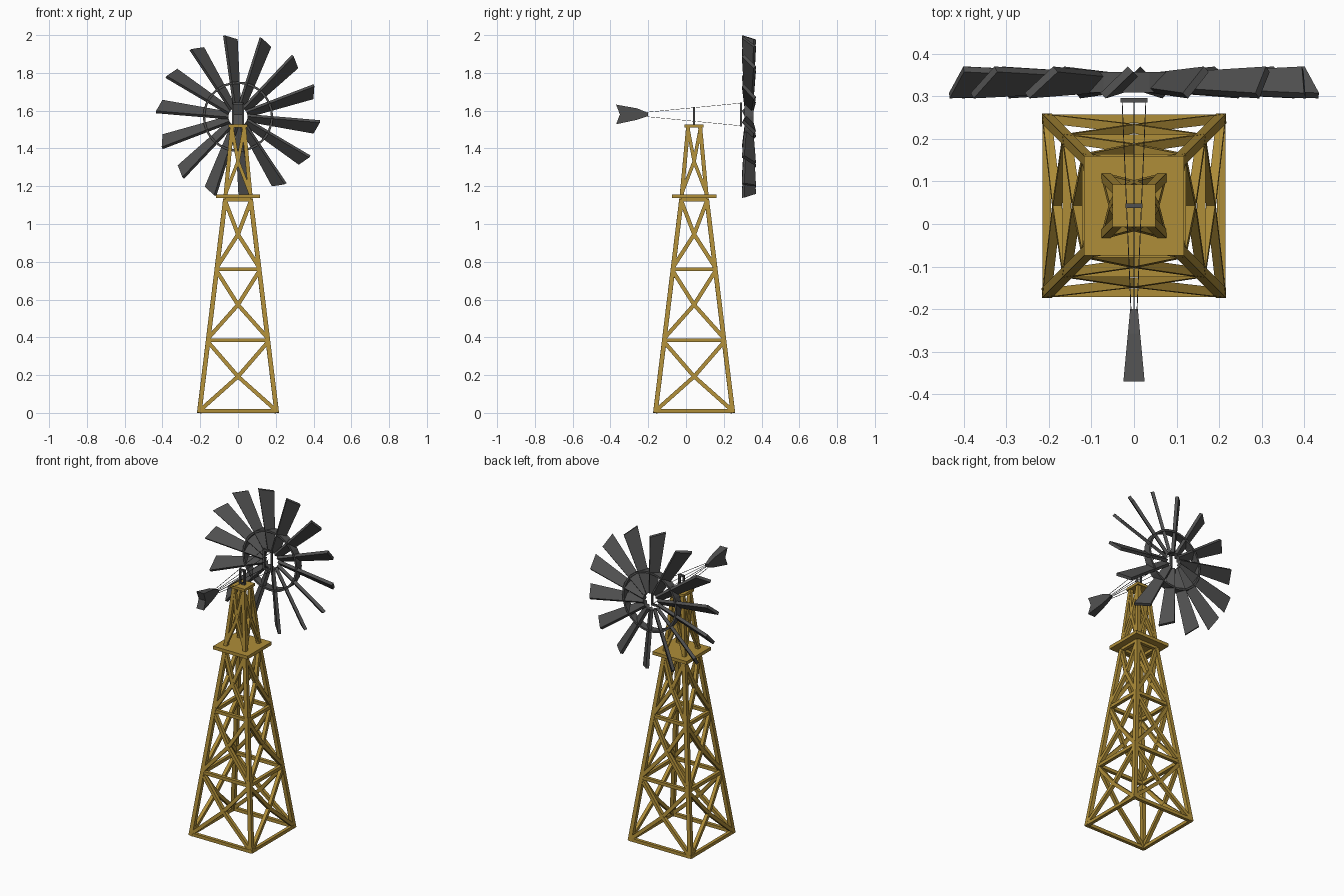
import bpy, bmesh, math
from mathutils import Vector, Matrix

if "Cube" in bpy.data.objects:
    bpy.data.objects.remove(bpy.data.objects["Cube"])

CY = 0.043                      # tower centre in y
HUB = Vector((0, 0.333, 1.568))  # wheel centre


def material(name, rgb):
    m = bpy.data.materials.new(name)
    m.diffuse_color = (*rgb, 1)
    m.use_nodes = True
    m.node_tree.nodes["Principled BSDF"].inputs["Base Color"].default_value = m.diffuse_color
    return m


WOOD = material("ochre", (0.43, 0.27, 0.04))
METAL = material("dark_grey", (0.08, 0.08, 0.08))


def finish(name, bm, mat):
    bmesh.ops.recalc_face_normals(bm, faces=bm.faces[:])
    me = bpy.data.meshes.new(name)
    bm.to_mesh(me)
    bm.free()
    me.materials.append(mat)
    ob = bpy.data.objects.new(name, me)
    bpy.context.collection.objects.link(ob)
    return ob


def loft(bm, rings):
    """Closed solid through matching rings of points."""
    vs = [[bm.verts.new(p) for p in r] for r in rings]
    n = len(vs[0])
    for a, b in zip(vs, vs[1:]):
        for i in range(n):
            bm.faces.new((a[i], a[(i + 1) % n], b[(i + 1) % n], b[i]))
    bm.faces.new(vs[0])
    bm.faces.new(vs[-1])


def beam(bm, a, b, w, ref=(0, 1, 0), rot=0):
    """Square bar from a to b, optionally turned about z."""
    R = Matrix.Rotation(rot, 3, 'Z')
    a, b, ref = R @ Vector(a), R @ Vector(b), R @ Vector(ref)
    d = (b - a).normalized()
    u = d.cross(ref).normalized() * w / 2
    v = u.cross(d).normalized() * w / 2
    loft(bm, [[p + u + v, p - u + v, p - u - v, p + u - v] for p in (a, b)])


def box(name, center, size, mat):
    bm = bmesh.new()
    bmesh.ops.create_cube(bm, size=1, matrix=Matrix.Translation(center) @ Matrix.Diagonal((*size, 1)))
    return finish(name, bm, mat)


QUARTERS = [i * math.pi / 2 for i in range(4)]


def tower(name, levels, leg, brace, rails):
    """Four tapering legs with rails and cross braces; levels = (z, half width)."""
    bm = bmesh.new()
    (z0, h0), (z1, h1) = levels[0], levels[-1]
    for q in QUARTERS:
        beam(bm, (-h0, -h0, z0), (-h1, -h1, z1), leg, rot=q)
        for (za, ha), (zb, hb) in zip(levels, levels[1:]):
            # Brace arms meet halfway up the bay
            mid = (0, -(ha + hb) / 2, (za + zb) / 2)
            for s in (-1, 1):
                beam(bm, (s * ha, -ha, za + 0.01), mid, brace, rot=q)
                beam(bm, mid, (s * hb, -hb, zb - 0.01), brace, rot=q)
        if rails:
            for z, h in levels:
                z = max(z, 0.01)
                beam(bm, (-h, -h, z), (h, -h, z), 0.02, rot=q)
    finish(name, bm, WOOD).location.y = CY


# Wooden tower, platform, upper tower and cap
tower("lower_tower", [(0, .205), (.385, .158), (.76, .112), (1.13, .067)], .024, .021, True)
box("platform", (0, CY, 1.147), (.235, .235, .02), WOOD)
tower("upper_tower", [(1.15, .066), (1.512, .032)], .021, .018, False)
box("tower_cap", (0, CY, 1.518), (.1, .1, .016), WOOD)

# Fourteen pitched blades with slanted tips
bm = bmesh.new()
for i in range(14):
    a = math.radians(95.5) + i * math.tau / 14
    rad = Vector((math.cos(a), 0, math.sin(a)))
    tan = Vector((-math.sin(a), 0, math.cos(a)))
    pitch = (tan + Vector((0, -1, 0))).normalized()
    nrm = rad.cross(pitch) * 0.009
    outline = [(.05, -.02), (.408, -.044), (.434, .044), (.05, .02)]
    pts = [HUB + rad * r + pitch * s for r, s in outline]
    loft(bm, [[p + nrm for p in pts], [p - nrm for p in pts]])
finish("wheel_blades", bm, METAL)

# Band ring that joins the blades
bm = bmesh.new()
N = 32
rows = []
for i in range(N):
    a = i * math.tau / N
    rows.append([bm.verts.new(HUB + Vector((r * math.cos(a), y, r * math.sin(a))))
                 for r, y in ((.174, -.024), (.186, -.024), (.186, .024), (.174, .024))])
for i in range(N):
    p, q = rows[i], rows[(i + 1) % N]
    for k in range(4):
        bm.faces.new((p[k], p[(k + 1) % 4], q[(k + 1) % 4], q[k]))
finish("wheel_ring", bm, METAL)


# Rectangular frames that carry the rods
def frame(name, y, hx, zlo, zhi, w):
    bm = bmesh.new()
    for s in (-1, 1):
        beam(bm, (s * hx, y, zlo - w / 2), (s * hx, y, zhi + w / 2), w)
    for z in (zlo, zhi):
        beam(bm, (-hx, y, z), (hx, y, z), w)
    finish(name, bm, METAL)


frame("wheel_frame", .291, .026, 1.522, 1.638, .011)
frame("mast_frame", CY, .014, 1.53, 1.613, .011)

# Thin rods from wheel frame to tail, plus centre shaft
bm = bmesh.new()
for sx in (-1, 1):
    for za, zb in ((1.64, 1.592), (1.52, 1.568)):
        beam(bm, (sx * .028, .291, za), (sx * .007, -.205, zb), .002, (0, 0, 1))
beam(bm, (0, .294, 1.58), (0, -.205, 1.58), .002, (0, 0, 1))
finish("tail_rods", bm, METAL)

# Solid fish-tail vane, wider towards the rear
profile = [(-.2, 1.588), (-.258, 1.612), (-.37, 1.632), (-.35, 1.58),
           (-.37, 1.528), (-.258, 1.552), (-.2, 1.572)]
bm = bmesh.new()
loft(bm, [[Vector((s * (.009 + .016 * (-.2 - y) / .17), y, z)) for y, z in profile]
          for s in (-1, 1)])
finish("tail_vane", bm, METAL)
